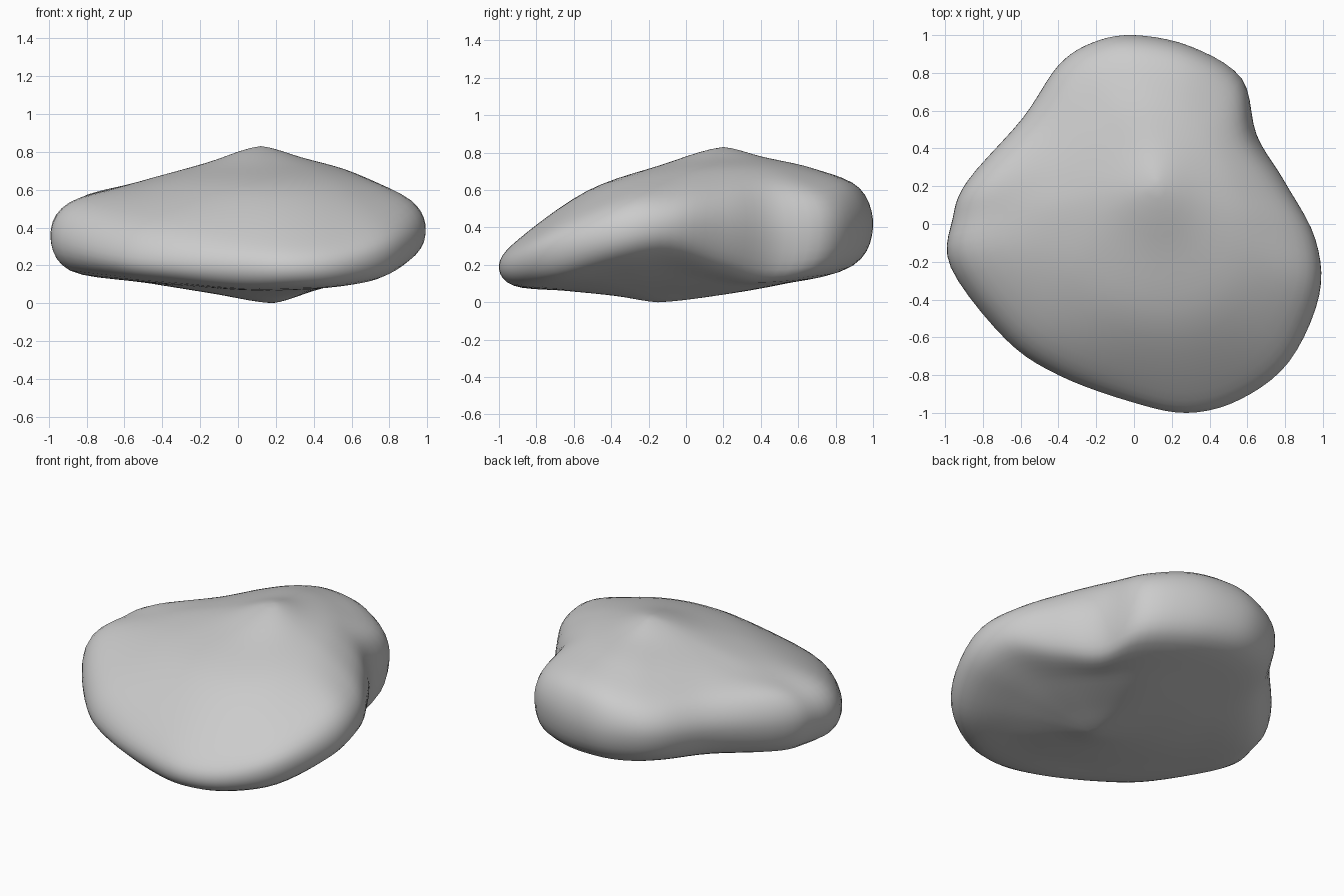
import bpy
from mathutils import Vector

if "Cube" in bpy.data.objects:
    bpy.data.objects.remove(bpy.data.objects["Cube"])

# Outline seen from above: x, y, then lower-edge, widest and upper-edge heights,
# and how far the top swells above a straight line to the peak
RIM = [
    (0.00, 1.00, 0.20, 0.40, 0.61, 0.06),
    (0.30, 0.94, 0.18, 0.40, 0.61, 0.05),
    (0.57, 0.77, 0.16, 0.38, 0.57, 0.05),
    (0.65, 0.47, 0.14, 0.37, 0.58, 0.07),
    (0.80, 0.22, 0.20, 0.40, 0.57, 0.06),
    (0.96, -0.08, 0.27, 0.41, 0.55, 0.06),
    (0.98, -0.38, 0.23, 0.37, 0.53, 0.07),
    (0.82, -0.73, 0.14, 0.29, 0.43, 0.09),
    (0.56, -0.93, 0.10, 0.22, 0.36, 0.11),
    (0.28, -1.00, 0.09, 0.20, 0.34, 0.11),
    (-0.02, -0.94, 0.09, 0.21, 0.36, 0.11),
    (-0.40, -0.80, 0.12, 0.23, 0.40, 0.09),
    (-0.68, -0.61, 0.14, 0.26, 0.44, 0.06),
    (-0.97, -0.23, 0.17, 0.34, 0.52, 0.03),
    (-0.96, 0.03, 0.17, 0.37, 0.54, 0.01),
    (-0.88, 0.23, 0.18, 0.38, 0.56, 0.01),
    (-0.59, 0.56, 0.21, 0.40, 0.56, 0.02),
    (-0.40, 0.84, 0.22, 0.41, 0.57, 0.03),
    (-0.22, 0.96, 0.21, 0.41, 0.59, 0.05),
]
PEAK = Vector((0.12, 0.2, 0.83))
FOOT = Vector((0.18, -0.15, 0.0))


def spline(a, b, c, d, t):
    return 0.5 * (2 * b + (c - a) * t + (2 * a - 5 * b + 4 * c - d) * t * t
                  + (3 * b - a - 3 * c + d) * t ** 3)


def column(x, y, lo, mid, hi, swell):
    """Profile from the peak, over the rim, to the foot."""
    def toward(centre, k, z):
        return Vector((centre.x + (x - centre.x) * k, centre.y + (y - centre.y) * k, z))
    top = lambda k: PEAK.z + (hi - PEAK.z) * k / 0.91
    low = lambda k: lo * k / 0.91
    dip = -0.03 if y > 0.4 else -0.005
    return [PEAK,
            toward(PEAK, 0.32, top(0.32) + swell * 0.6),
            toward(PEAK, 0.64, top(0.64) + swell * 0.9),
            toward(PEAK, 0.91, hi),
            Vector((x, y, mid)),
            toward(FOOT, 0.91, lo),
            toward(FOOT, 0.62, low(0.62) + dip),
            toward(FOOT, 0.32, low(0.32) + dip),
            FOOT]


cols = [column(*r) for r in RIM]
n = len(cols)

# Even out the inner rings so the top and underside are smooth domes
for ring, passes in ((1, 5), (2, 2), (6, 2), (7, 5)):
    for _ in range(passes):
        p = [c[ring].copy() for c in cols]
        for i, c in enumerate(cols):
            c[ring] = (p[i - 1] + 2 * p[i] + p[(i + 1) % n]) / 4

# Refine the profiles around the outline, then along each profile
AROUND, ALONG = 5, 5
loops = []
for i in range(n):
    for s in range(AROUND):
        quad = [cols[(i + o) % n] for o in (-1, 0, 1, 2)]
        c = [spline(*p, s / AROUND) for p in zip(*quad)]
        # mirror the profile across the poles so they are rounded, not pointed
        ends = []
        for pole, near in ((c[0], c[1]), (c[-1], c[-2])):
            e = 2 * pole - near
            e.z = 0.6 * near.z + 0.4 * e.z
            ends.append(e)
        ext = [ends[0]] + c + [ends[1]]
        pts = [spline(*ext[j:j + 4], t / ALONG)
               for j in range(len(c) - 1) for t in range(ALONG)]
        loops.append(pts[1:])

# Skin the stone
m, count = len(loops[0]), len(loops)
verts = [p for col in loops for p in col] + [PEAK, FOOT]
for v in verts:
    v.z = max(v.z, 0.0)
peak, foot = len(verts) - 2, len(verts) - 1
faces = []
for i in range(count):
    a, b = i * m, ((i + 1) % count) * m
    faces.append((peak, a, b))
    faces += [(a + j, a + j + 1, b + j + 1, b + j) for j in range(m - 1)]
    faces.append((a + m - 1, foot, b + m - 1))
faces = [f[::-1] for f in faces]  # the outline runs clockwise

mesh = bpy.data.meshes.new("boulder")
mesh.from_pydata([tuple(v) for v in verts], [], faces)
mesh.update()
boulder = bpy.data.objects.new("boulder", mesh)
bpy.context.collection.objects.link(boulder)
bpy.context.view_layer.objects.active = boulder
boulder.select_set(True)
bpy.ops.object.shade_smooth()
